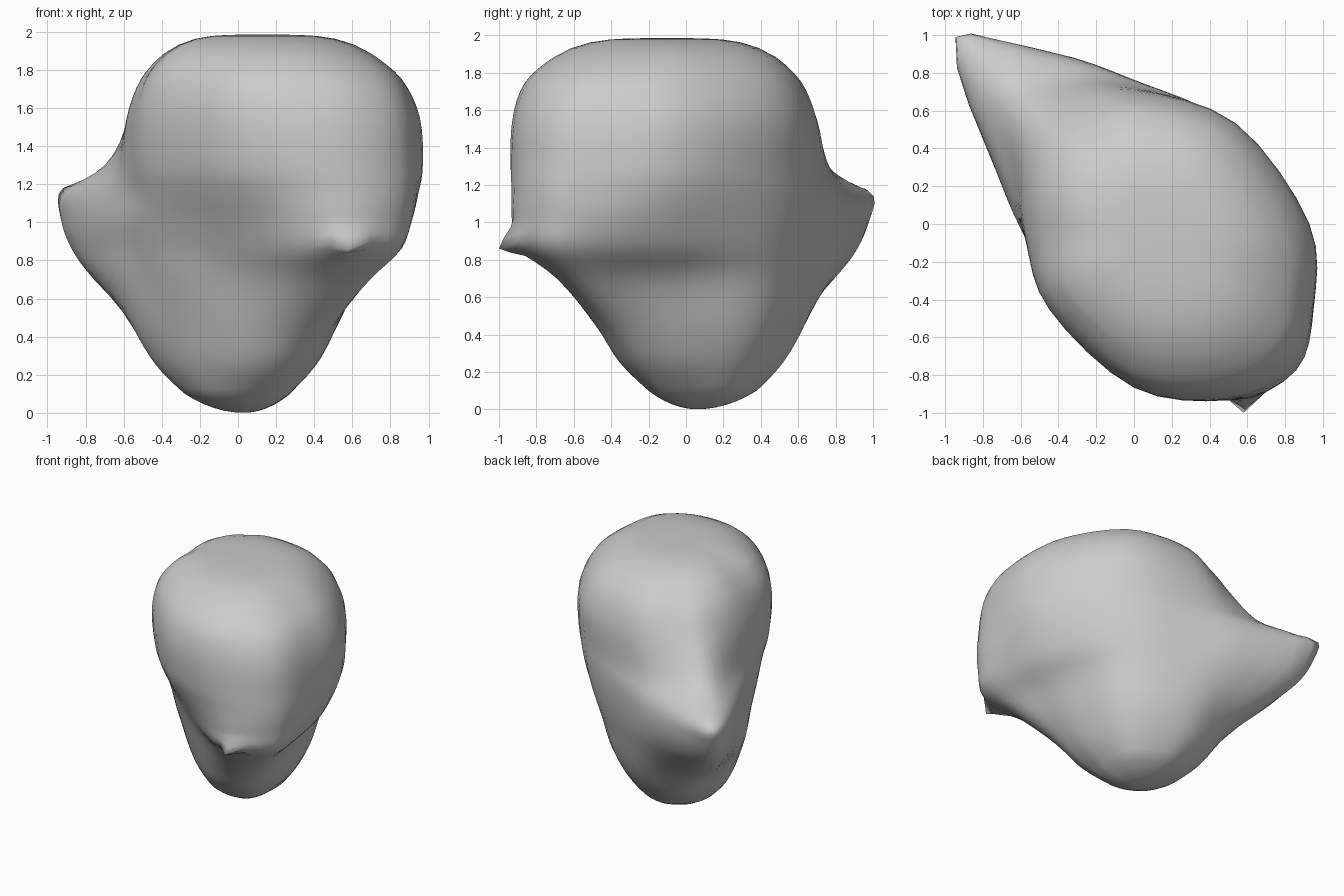
import bpy
import bmesh
from math import cos, sin, radians, exp
from mathutils import Vector

STEPS_AROUND = 4
STEPS_UP = 4
CAP_RINGS = 6

default_cube = bpy.data.objects.get("Cube")
if default_cube:
    bpy.data.objects.remove(default_cube, do_unlink=True)

# Directions (degrees) in which every horizontal section is measured
directions = [0, 45, 90, 115, 135, 160, 190, 225, 270, 298, 318, 335]

# Section height, then radius in each direction, in hundredths of a unit
sections = [
    (10, [27, 35, 38, 37, 35, 30, 24, 20, 20, 22, 25, 26]),
    (25, [41, 46, 51, 54, 53, 46, 35, 29, 33, 40, 43, 42]),
    (45, [51, 56, 62, 67, 69, 59, 43, 36, 42, 55, 61, 56]),
    (70, [61, 63, 70, 86, 105, 72, 49, 44, 51, 78, 91, 73]),
    (86, [75, 68, 74, 96, 124, 75, 53, 48, 60, 102, 112, 92]),
    (102, [84, 72, 76, 100, 133, 77, 57, 53, 70, 106, 115, 101]),
    (116, [90, 74, 76, 97, 131, 74, 57, 58, 79, 106, 116, 104]),
    (130, [93, 75, 73, 84, 97, 67, 58, 62, 85, 106, 115, 105]),
    (155, [92, 76, 70, 71, 74, 62, 57, 64, 87, 104, 112, 103]),
    (175, [82, 69, 62, 59, 60, 54, 50, 60, 81, 96, 102, 94]),
    (188, [68, 57, 49, 45, 45, 42, 39, 50, 67, 80, 84, 77]),
]


def spline_point(a, b, c, d, t):
    """Catmull-Rom point between b and c."""
    return (b * 2 + (c - a) * t + (a * 2 - b * 5 + c * 4 - d) * t ** 2
            + (b * 3 - a - c * 3 + d) * t ** 3) / 2


def smooth_ring(height, radii):
    """Closed smooth outline through the measured points of one section."""
    points = [Vector((r * cos(radians(a)), r * sin(radians(a)), height)) / 100
              for a, r in zip(directions, radii)]
    count = len(points)
    return [spline_point(points[i - 1], points[i], points[(i + 1) % count],
                         points[(i + 2) % count], step / STEPS_AROUND)
            for i in range(count) for step in range(STEPS_AROUND)]


def smooth_stack(rings):
    """Insert smooth intermediate rings between the measured ones."""
    last = len(rings) - 1
    stack = []
    for i in range(last):
        four = [rings[max(i - 1, 0)], rings[i], rings[i + 1], rings[min(i + 2, last)]]
        for step in range(STEPS_UP):
            stack.append([spline_point(*column, step / STEPS_UP)
                          for column in zip(*four)])
    stack.append(rings[last])
    return stack


def dome_rings(ring, pole, fullness):
    """Rings shrinking from an end section towards its pole."""
    rings = []
    for step in range(1, CAP_RINGS):
        size = 1 - step / CAP_RINGS
        dome = []
        for p in ring:
            q = pole.lerp(p, size)
            q.z = p.z + (pole.z - p.z) * (1 - size ** fullness)
            dome.append(q)
        rings.append(dome)
    return rings


def pull_to(bm, target, reach):
    """Draw the surface out into a small point at the target."""
    nearest = min(bm.verts, key=lambda v: (v.co - target).length)
    centre = nearest.co.copy()
    offset = target - centre
    for v in bm.verts:
        v.co += offset * exp(-((v.co - centre).length / reach) ** 2)


# Main body, lofted from the rounded bottom to the flatter domed top
bm = bmesh.new()
low_pole = Vector((0.03, 0.06, 0))
high_pole = Vector((0.12, -0.1, 1.985))
stack = smooth_stack([smooth_ring(h, radii) for h, radii in sections])
under = dome_rings(stack[0], low_pole, 2)
crown = dome_rings(stack[-1], high_pole, 4)
loops = [[bm.verts.new(p) for p in ring] for ring in under[::-1] + stack + crown]
around = len(loops[0])
for low, high in zip(loops, loops[1:]):
    for i in range(around):
        j = (i + 1) % around
        bm.faces.new((low[i], low[j], high[j], high[i]))
for pole, ring in ((low_pole, loops[0]), (high_pole, loops[-1])):
    tip = bm.verts.new(pole)
    for i in range(around):
        bm.faces.new((tip, ring[i], ring[(i + 1) % around]))

# Soften the lofted surface a little
bmesh.ops.smooth_vert(bm, verts=bm.verts, factor=0.5, use_axis_x=True,
                      use_axis_y=True, use_axis_z=True)

# Small pinched point at the front and the corner of the rear beak
pull_to(bm, Vector((0.58, -1, 0.86)), 0.06)
pull_to(bm, Vector((-0.94, 0.99, 1.15)), 0.1)
bmesh.ops.recalc_face_normals(bm, faces=bm.faces)

mesh = bpy.data.meshes.new("body")
bm.to_mesh(mesh)
bm.free()
body = bpy.data.objects.new("body", mesh)
bpy.context.collection.objects.link(body)

# One plain grey material
grey = bpy.data.materials.new("light grey")
grey.use_nodes = True
colour = (0.6, 0.6, 0.6, 1)
grey.diffuse_color = colour
grey.node_tree.nodes["Principled BSDF"].inputs["Base Color"].default_value = colour
mesh.materials.append(grey)
for polygon in mesh.polygons:
    polygon.use_smooth = True
